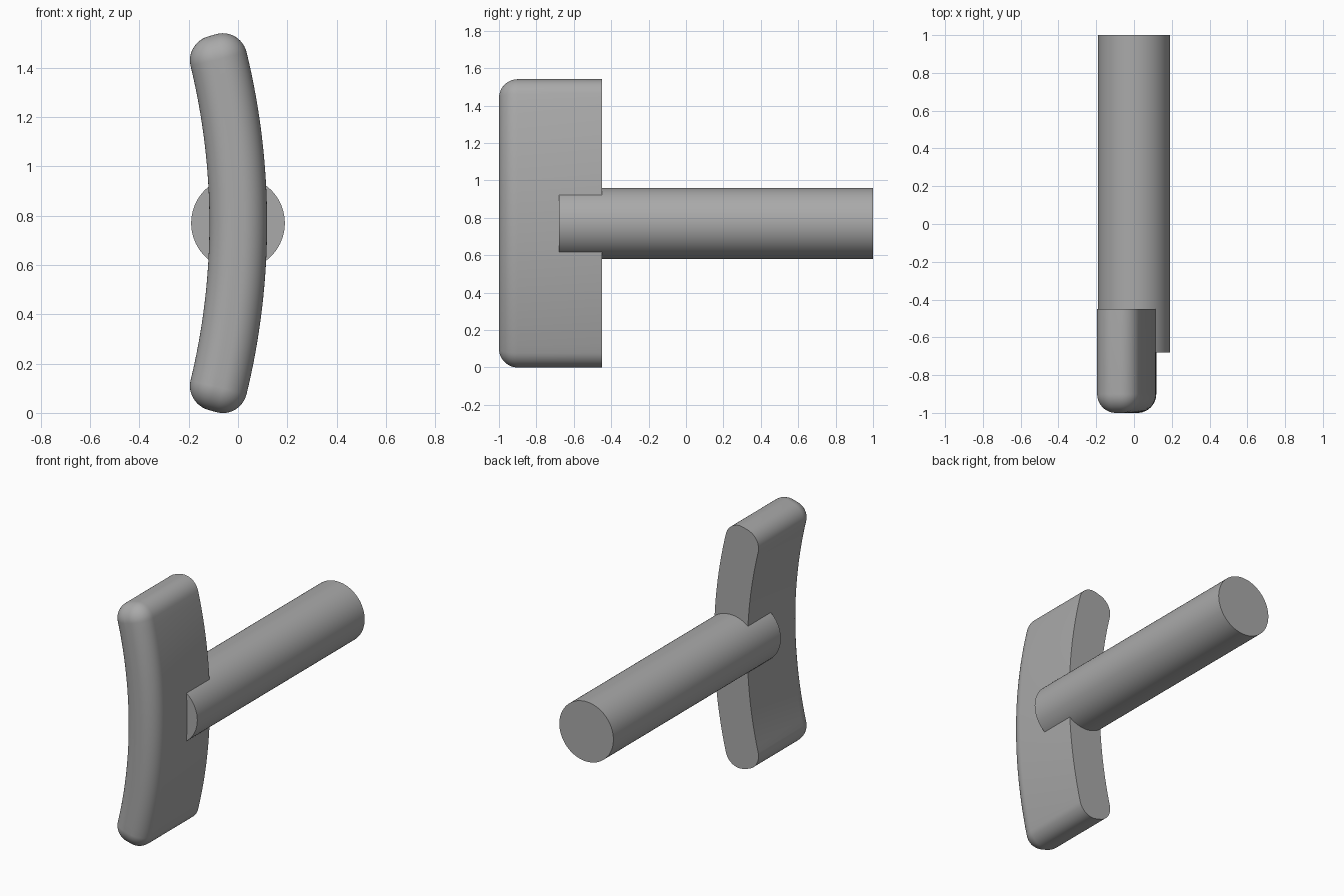
import bpy, bmesh, math

if "Cube" in bpy.data.objects:
    bpy.data.objects.remove(bpy.data.objects["Cube"])

grey = bpy.data.materials.new("plain grey")
grey.diffuse_color = (0.4, 0.4, 0.4, 1)
grey.use_nodes = True
grey.node_tree.nodes["Principled BSDF"].inputs["Base Color"].default_value = grey.diffuse_color

MID_Z = 0.77
BEND_R, HALF_LEN, HALF_W, ROUND = 2.817, 0.772, 0.117, 0.1
Y_FRONT, Y_BACK = -1.0, -0.45
CORNER_STEPS, SIDE_STEPS = 12, 32


def bent_outline(inset):
    """Rounded bar outline, shrunk by inset and bent along a large arc."""
    r = ROUND - inset
    w, s = HALF_W - ROUND, HALF_LEN - ROUND
    flat = []
    for k, (cw, cs) in enumerate([(w, s), (-w, s), (-w, -s), (w, -s)]):
        for i in range(CORNER_STEPS + 1):
            a = math.pi / 2 * (k + i / CORNER_STEPS)
            flat.append((cw + r * math.cos(a), cs + r * math.sin(a)))
        if k in (1, 3):  # long curved sides
            side = -1 if k == 1 else 1
            for i in range(1, SIDE_STEPS):
                flat.append((side * (w + r), side * s * (2 * i / SIDE_STEPS - 1)
                             if k == 3 else s * (1 - 2 * i / SIDE_STEPS)))
    return [((BEND_R + u) * math.cos(v / BEND_R) - BEND_R + 0.001,
             MID_Z + (BEND_R + u) * math.sin(v / BEND_R)) for u, v in flat]


def finish(name, bm):
    bmesh.ops.remove_doubles(bm, verts=bm.verts, dist=1e-5)
    bmesh.ops.recalc_face_normals(bm, faces=bm.faces)
    mesh = bpy.data.meshes.new(name)
    bm.to_mesh(mesh)
    bm.free()
    obj = bpy.data.objects.new(name, mesh)
    bpy.context.collection.objects.link(obj)
    mesh.materials.append(grey)
    bpy.ops.object.select_all(action='DESELECT')
    obj.select_set(True)
    bpy.context.view_layer.objects.active = obj
    bpy.ops.object.shade_smooth_by_angle(angle=math.radians(30))
    return obj


# Curved head: flat back, fully rounded front edge
bm = bmesh.new()
layers = [(Y_BACK, 0.0)]
for i in range(CORNER_STEPS + 1):
    t = math.pi / 2 * i / CORNER_STEPS
    layers.append((Y_FRONT + ROUND * (1 - math.sin(t)), ROUND * (1 - math.cos(t))))
rings = [[bm.verts.new((x, y, z)) for x, z in bent_outline(d)] for y, d in layers]
for a, b in zip(rings, rings[1:]):
    for i in range(len(a)):
        j = (i + 1) % len(a)
        bm.faces.new((a[i], a[j], b[j], b[i]))
bm.faces.new(rings[0])
bm.faces.new(rings[-1])
finish("curved_head", bm)

# Round handle, set partway into the head and showing on both sides
bm = bmesh.new()
bmesh.ops.create_cone(bm, cap_ends=True, segments=96, radius1=0.19, radius2=0.19, depth=1.68)
handle = finish("round_handle", bm)
handle.rotation_euler = (math.pi / 2, 0, 0)
handle.location = (0, 0.16, MID_Z)
